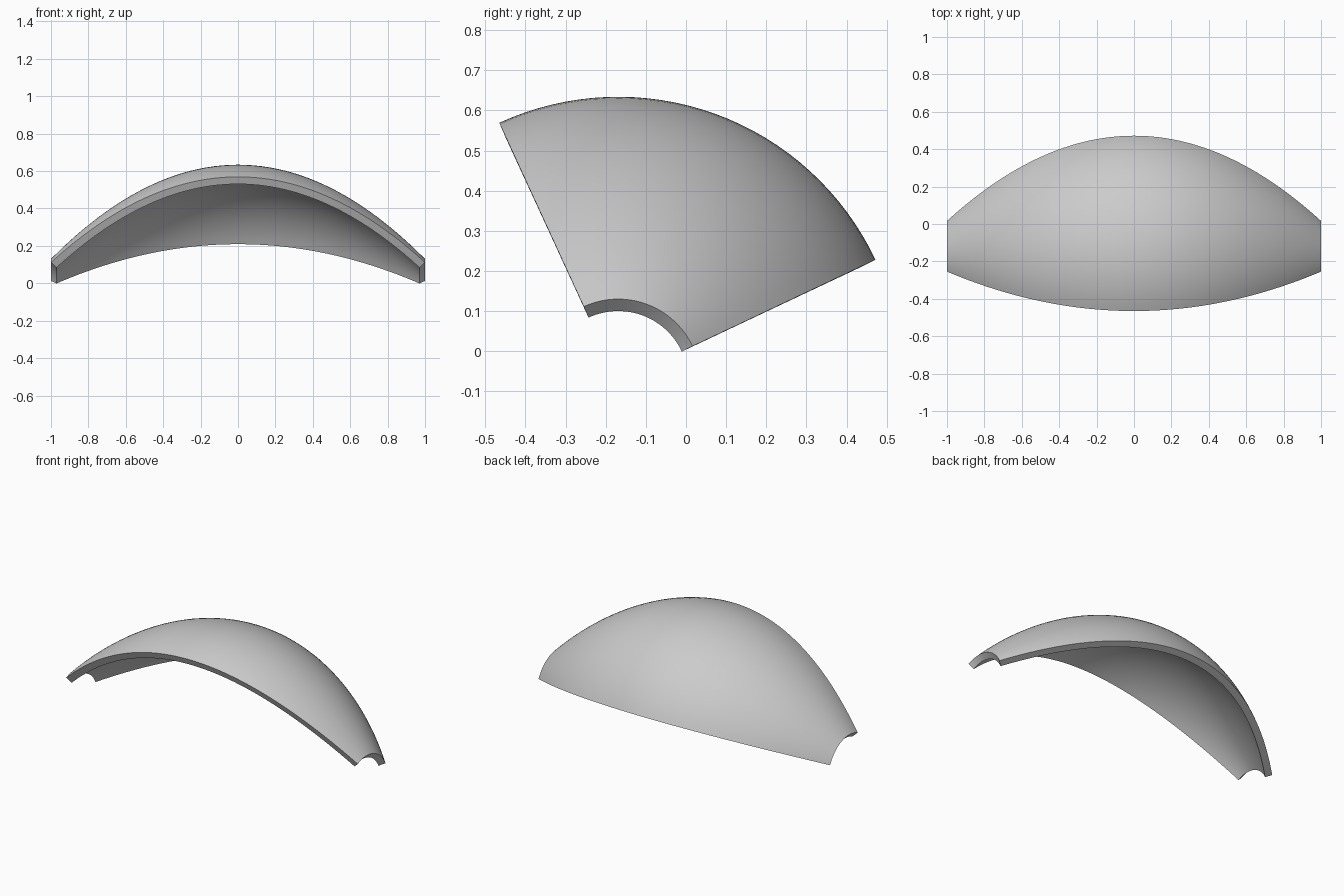
import bpy, bmesh, math
from mathutils import Vector

if "Cube" in bpy.data.objects:
    bpy.data.objects.remove(bpy.data.objects["Cube"])

# Revolve axis runs along x through this point
AXIS = Vector((0, -0.169, -0.075))
R_MID, R_END, THICK = 0.709, 0.205, 0.042
START, SWEEP = math.radians(25.3), math.radians(89.4)
N = 48

# Arched profile, swept a quarter turn about the axis
bm = bmesh.new()
verts = []
for i in range(N + 1):
    x = -1 + 2 * i / N
    r = R_MID - (R_MID - R_END) * x * x
    verts.append(bm.verts.new(AXIS + Vector((x, r * math.cos(START), r * math.sin(START)))))
edges = [bm.edges.new(p) for p in zip(verts, verts[1:])]
bmesh.ops.spin(bm, geom=verts + edges, cent=AXIS, axis=(1, 0, 0),
               angle=SWEEP, steps=32, use_duplicate=False)

# Turn all faces outward
bm.normal_update()
for f in bm.faces:
    d = f.calc_center_median() - AXIS
    d.x = 0
    if f.normal.dot(d) < 0:
        f.normal_flip()
mesh = bpy.data.meshes.new("curved_shell")
bm.to_mesh(mesh)
bm.free()
shell = bpy.data.objects.new("curved_shell", mesh)
bpy.context.collection.objects.link(shell)

# Even wall thickness, grown inward
sol = shell.modifiers.new("thickness", 'SOLIDIFY')
sol.thickness = THICK
sol.offset = -1
bpy.context.view_layer.objects.active = shell
shell.select_set(True)
bpy.ops.object.modifier_apply(modifier=sol.name)
bpy.ops.object.shade_smooth_by_angle(angle=math.radians(30))
